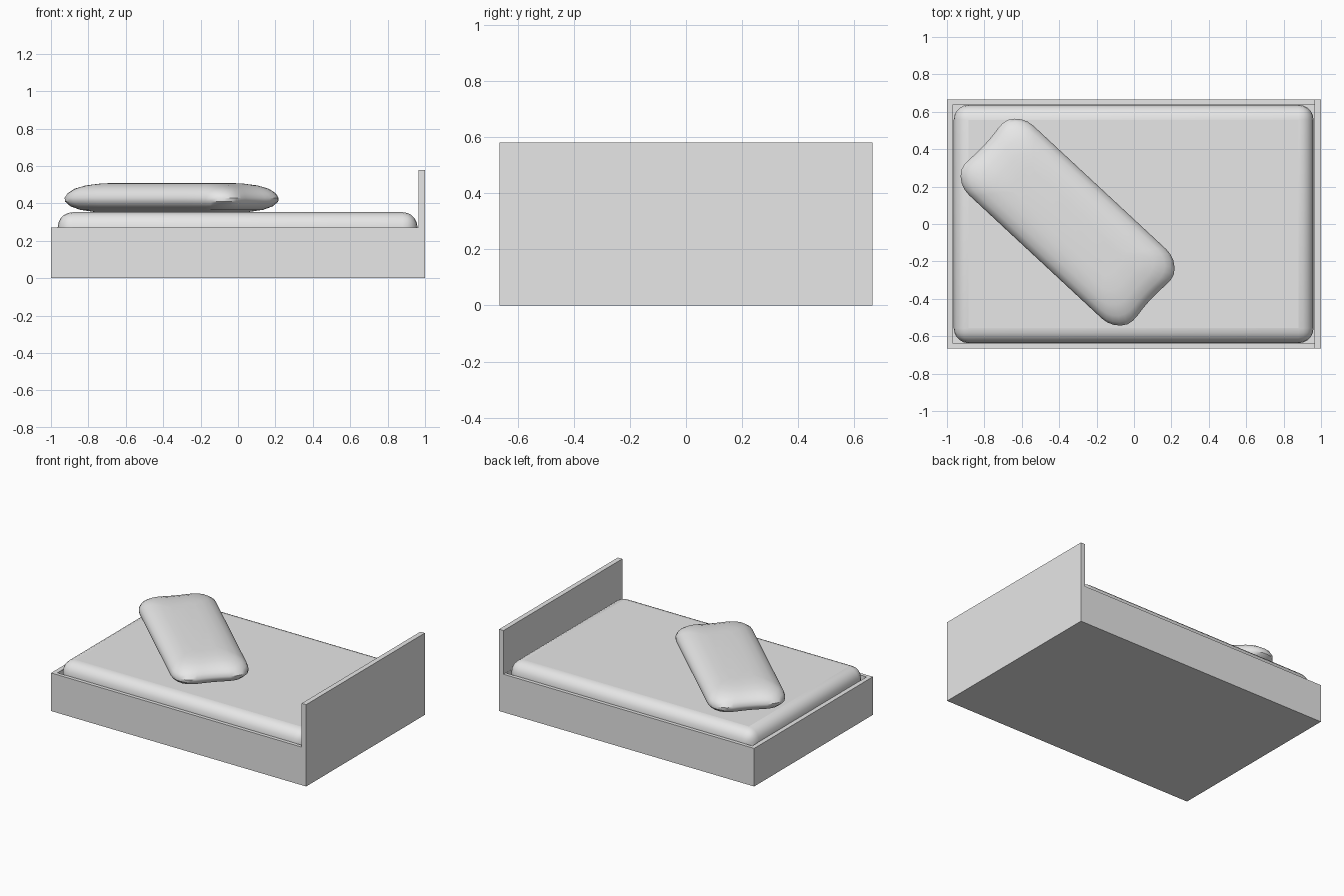
import bpy, bmesh, math
from mathutils import Matrix, Vector

default = bpy.data.objects.get("Cube")
if default:
    bpy.data.objects.remove(default)

grey = bpy.data.materials.new("light_grey")
grey.use_nodes = True
grey.diffuse_color = (0.8, 0.8, 0.8, 1)
grey.node_tree.nodes["Principled BSDF"].inputs["Base Color"].default_value = (0.8, 0.8, 0.8, 1)


def finish(name, bm):
    bmesh.ops.recalc_face_normals(bm, faces=bm.faces)
    mesh = bpy.data.meshes.new(name)
    bm.to_mesh(mesh)
    bm.free()
    mesh.materials.append(grey)
    obj = bpy.data.objects.new(name, mesh)
    bpy.context.collection.objects.link(obj)
    return obj


def box(name, low, high):
    low, high = Vector(low), Vector(high)
    bm = bmesh.new()
    bmesh.ops.create_cube(bm, size=1, matrix=Matrix.Translation((low + high) / 2)
                          @ Matrix.Diagonal((*(high - low), 1)))
    return finish(name, bm)


def smooth(obj, angle):
    bpy.ops.object.select_all(action="DESELECT")
    obj.select_set(True)
    bpy.context.view_layer.objects.active = obj
    bpy.ops.object.shade_smooth_by_angle(angle=math.radians(angle))


# Bed frame: L-shaped side profile with headboard, drawn across the width
half_width, rim_z, head_x, head_z = 0.665, 0.27, 0.965, 0.58
profile = [(-1, 0), (1, 0), (1, head_z), (head_x, head_z), (head_x, rim_z), (-1, rim_z)]
bm = bmesh.new()
side = bm.faces.new([bm.verts.new((x, -half_width, z)) for x, z in profile])
new = bmesh.ops.extrude_face_region(bm, geom=[side])["geom"]
bmesh.ops.translate(bm, vec=(0, 2 * half_width, 0),
                    verts=[v for v in new if isinstance(v, bmesh.types.BMVert)])
frame = finish("bed_frame", bm)

# Well that holds the mattress
cutter = box("well_cutter", (-0.968, -0.64, 0.035), (0.964, 0.64, 0.4))
cutter.hide_render = True
cut = frame.modifiers.new("well", "BOOLEAN")
cut.object = cutter
cut.operation = "DIFFERENCE"
cut.solver = "EXACT"
bpy.context.view_layer.objects.active = frame
bpy.ops.object.modifier_apply(modifier=cut.name)
bpy.data.objects.remove(cutter)

# Mattress with softly rounded edges
mattress = box("mattress", (-0.964, -0.637, 0.035), (0.96, 0.637, 0.353))
bevel = mattress.modifiers.new("rounding", "BEVEL")
bevel.width = 0.08
bevel.segments = 5
smooth(mattress, 40)


# Pillow: stacked rounded rectangles, ends slightly dented in the middle
def outline(half_l, half_w, radius, dent, steps=6, cells=6):
    points = []
    corners = [(1, 1, 0), (-1, 1, 90), (-1, -1, 180), (1, -1, 270)]
    for sx, sy, start in corners:
        for i in range(steps + 1):
            a = math.radians(start + 90 * i / steps)
            points.append((sx * (half_l - radius) + radius * math.cos(a),
                           sy * (half_w - radius) + radius * math.sin(a)))
        # intermediate points along the straight edge to the next corner
        x, y = points[-1]
        end = (-x, y) if start in (0, 180) else (x, -y)
        for i in range(1, cells):
            t = i / cells
            points.append((x + (end[0] - x) * t, y + (end[1] - y) * t))
    return [(x - math.copysign(dent, x) * max(0, 1 - (y / 0.18) ** 2)
             if abs(x) > half_l - radius else x, y) for x, y in points]


layers = [  # end inset, side inset, height
    (0.15, 0.11, 0.353), (0.07, 0.055, 0.366), (0.025, 0.018, 0.385),
    (0.003, 0, 0.41), (0, 0, 0.43), (0.015, 0.008, 0.455), (0.045, 0.032, 0.478),
    (0.1, 0.07, 0.496), (0.17, 0.12, 0.506), (0.25, 0.17, 0.51)]
bm = bmesh.new()
rings = []
for end_in, side_in, z in layers:
    half_w = 0.253 - side_in
    ring = outline(0.625 - end_in, half_w, min(0.14, half_w * 0.6), 0.018)
    rings.append([bm.verts.new((x, y, z)) for x, y in ring])
for low, high in zip(rings, rings[1:]):
    for i in range(len(low)):
        j = (i + 1) % len(low)
        bm.faces.new((low[i], low[j], high[j], high[i]))
bm.faces.new(rings[0])
bm.faces.new(rings[-1])
pillow = finish("pillow", bm)
pillow.location = (-0.355, 0.01, 0)
pillow.rotation_euler.z = math.radians(-42.9)
smooth(pillow, 40)
